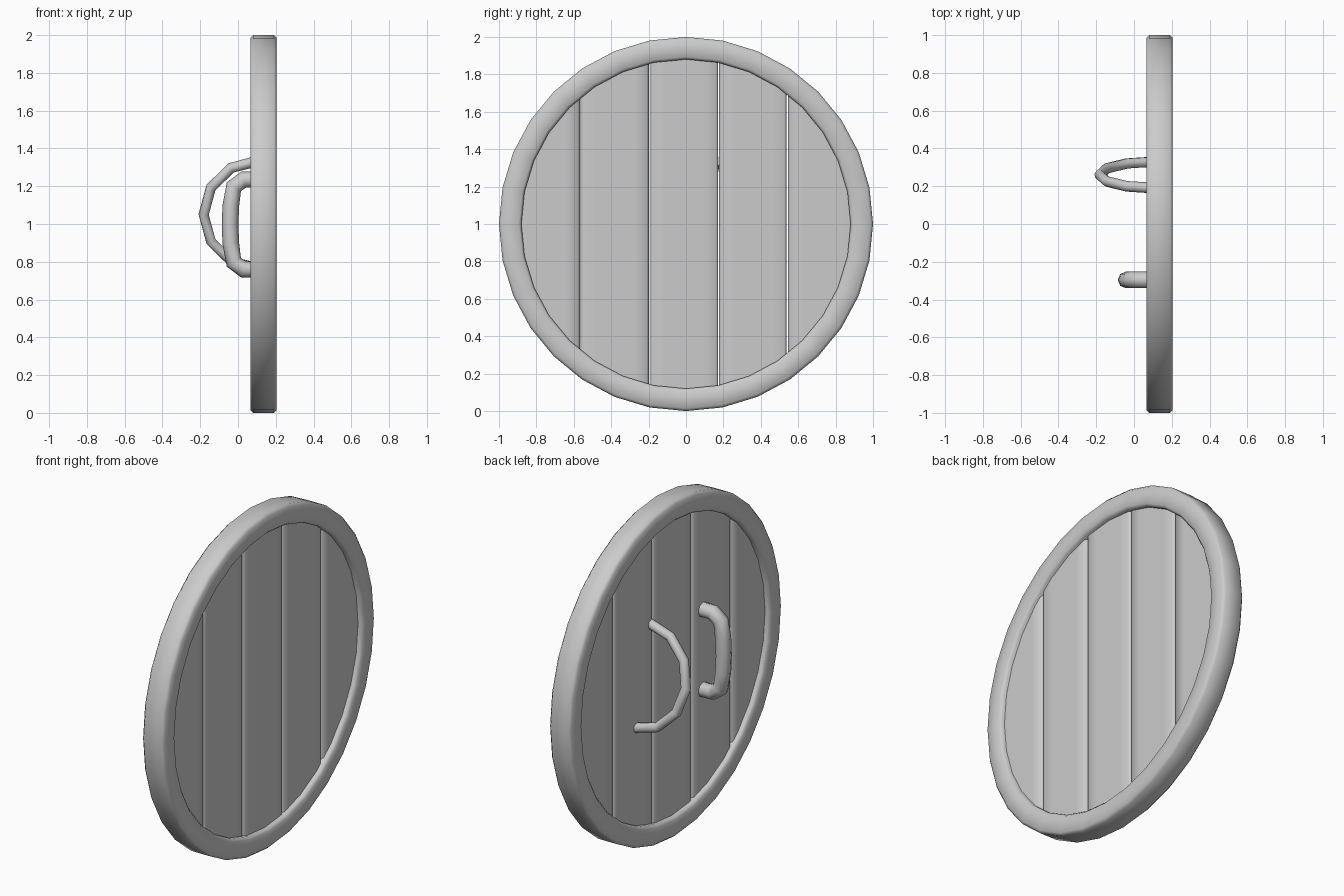
import bpy
from math import sin, cos, pi, sqrt, radians

default_cube = bpy.data.objects.get("Cube")
if default_cube:
    bpy.data.objects.remove(default_cube, do_unlink=True)

# One plain grey for every part
grey = bpy.data.materials.new("plain_grey")
grey.use_nodes = True
colour = (0.6, 0.6, 0.6, 1)
grey.diffuse_color = colour
for node in grey.node_tree.nodes:
    if node.type == 'BSDF_PRINCIPLED':
        node.inputs["Base Color"].default_value = colour


def add_mesh(name, verts, faces):
    mesh = bpy.data.meshes.new(name)
    mesh.from_pydata(verts, [], faces)
    mesh.materials.append(grey)
    mesh.shade_smooth()
    obj = bpy.data.objects.new(name, mesh)
    bpy.context.collection.objects.link(obj)
    return obj


def add_tube(name, points, radius):
    """Round bar swept along a path, stored as a mesh."""
    curve = bpy.data.curves.new(name, 'CURVE')
    curve.dimensions = '3D'
    curve.bevel_depth = radius
    curve.bevel_resolution = 2
    curve.use_fill_caps = True
    spline = curve.splines.new('POLY')
    spline.points.add(len(points) - 1)
    for point, co in zip(spline.points, points):
        point.co = (*co, 1)
    curve.materials.append(grey)
    obj = bpy.data.objects.new(name, curve)
    bpy.context.collection.objects.link(obj)
    bpy.ops.object.select_all(action='DESELECT')
    obj.select_set(True)
    bpy.context.view_layer.objects.active = obj
    bpy.ops.object.convert(target='MESH')
    bpy.ops.object.shade_smooth_by_angle(angle=radians(60))
    return obj


# Rim: chamfered profile (radius, x) revolved about the x axis
SIDES = 32
FRONT, BACK, CHAMFER = 0.205, 0.065, 0.014
INNER, OUTER = 0.88, 1.0
profile = [(INNER, BACK + CHAMFER), (INNER, FRONT - CHAMFER),
           (INNER + CHAMFER, FRONT), (OUTER - CHAMFER, FRONT),
           (OUTER, FRONT - CHAMFER), (OUTER, BACK + CHAMFER),
           (OUTER - CHAMFER, BACK), (INNER + CHAMFER, BACK)]
n = len(profile)
verts = [(x, r * sin(2 * pi * i / SIDES), 1 + r * cos(2 * pi * i / SIDES))
         for i in range(SIDES) for r, x in profile]
faces = []
for i in range(SIDES):
    a, b = i * n, (i + 1) % SIDES * n
    for j in range(n):
        k = (j + 1) % n
        faces.append((a + j, a + k, b + k, b + j))
add_mesh("rim", verts, faces)


# Planks: chamfered cross-section lofted up to the arc of the rim
def add_plank(name, y0, y1, x0=0.095, x1=0.175, reach=0.94):
    c, soft = 0.012, 0.08
    section = [(x1 - c, y0), (x1, y0 + c), (x1, y0 + soft), (x1, y1 - soft),
               (x1, y1 - c), (x1 - c, y1), (x0 + c, y1), (x0, y1 - c),
               (x0, y1 - soft), (x0, y0 + soft), (x0, y0 + c), (x0 + c, y0)]
    m = len(section)
    verts = [(x, y, 1 + side * sqrt(reach * reach - y * y))
             for side in (-1, 1) for x, y in section]
    faces = [(j, (j + 1) % m, m + (j + 1) % m, m + j) for j in range(m)]
    # end strips join matching front and back points
    for j in range(m // 2 - 1):
        faces.append((m - 1 - j, m - 2 - j, j + 1, j))
        faces.append((m + j, m + j + 1, 2 * m - 2 - j, 2 * m - 1 - j))
    obj = add_mesh(name, verts, faces)
    # the cut ends stay flat
    for poly in obj.data.polygons[m:]:
        poly.use_smooth = False


seams = [-0.925, -0.565, -0.195, 0.174, 0.541, 0.91]
gaps = [0, 0.002, 0.008, 0.004, 0.008, 0]
for i in range(len(seams) - 1):
    add_plank(f"plank_{i + 1}", seams[i] + gaps[i] / 2,
              seams[i + 1] - gaps[i + 1] / 2)

# Arm loop: half ring, tilted so the lower end sits further out
steps = 6
add_tube("arm_loop", [(0.108 - 0.29 * sin(pi * i / steps),
                       0.26 - 0.07 * cos(pi * i / steps),
                       1.05 + 0.285 * cos(pi * i / steps))
                      for i in range(steps + 1)], 0.028)

# Hand grip: thicker bowed bar
half = [(0.11, 0.238), (0.03, 0.238), (-0.022, 0.2), (-0.038, 0.1)]
path = half + [(-0.042, 0)] + [(x, -z) for x, z in reversed(half)]
add_tube("hand_grip", [(x, -0.296, 0.997 + z) for x, z in path], 0.044)
